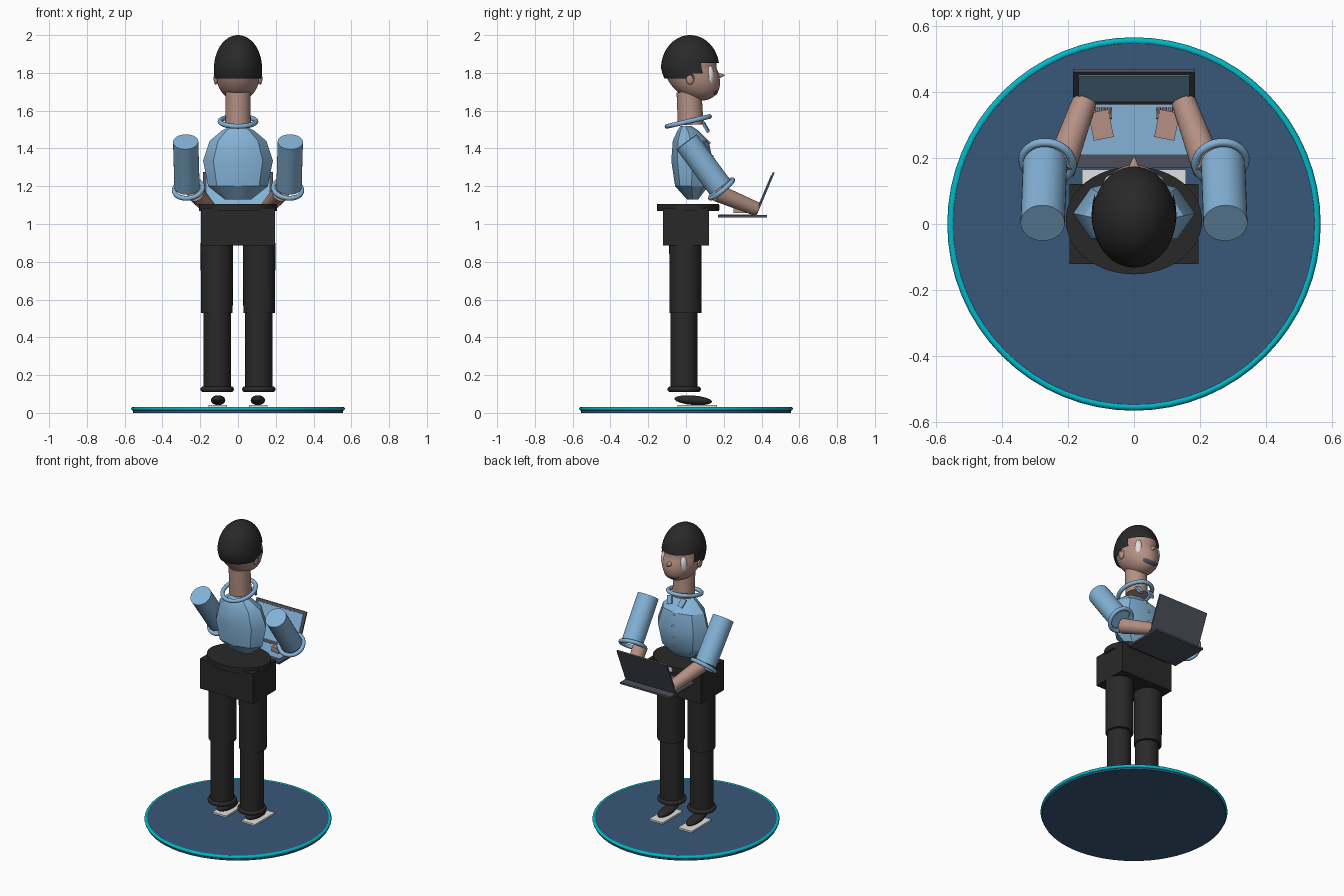
import bpy, bmesh, math
from mathutils import Matrix, Vector, Euler

if "Cube" in bpy.data.objects:
    bpy.data.objects.remove(bpy.data.objects["Cube"])


def mat(name, rgb):
    m = bpy.data.materials.new(name)
    m.diffuse_color = (*rgb, 1)
    m.use_nodes = True
    m.node_tree.nodes["Principled BSDF"].inputs["Base Color"].default_value = m.diffuse_color
    return m


SKIN = mat("skin", (0.46, 0.28, 0.23))
SHIRT = mat("light blue", (0.23, 0.45, 0.68))
BLACK = mat("charcoal", (0.022, 0.022, 0.022))
NAVY = mat("navy", (0.04, 0.095, 0.19))
TEAL = mat("teal", (0.0, 0.48, 0.58))
GREY = mat("slate grey", (0.075, 0.08, 0.105))
WHITE = mat("white", (0.75, 0.75, 0.74))


def finish(name, bm, m, angle=35):
    bmesh.ops.recalc_face_normals(bm, faces=bm.faces[:])
    me = bpy.data.meshes.new(name)
    bm.to_mesh(me)
    bm.free()
    ob = bpy.data.objects.new(name, me)
    bpy.context.collection.objects.link(ob)
    me.materials.append(m)
    bpy.ops.object.select_all(action='DESELECT')
    ob.select_set(True)
    bpy.context.view_layer.objects.active = ob
    bpy.ops.object.shade_smooth_by_angle(angle=math.radians(angle))
    return ob


def place(loc, scale=(1, 1, 1), rot=(0, 0, 0)):
    return Matrix.LocRotScale(Vector(loc), Euler(rot), Vector(scale))


def box(name, loc, size, m, rot=(0, 0, 0)):
    bm = bmesh.new()
    bmesh.ops.create_cube(bm, size=1, matrix=place(loc, size, rot))
    return finish(name, bm, m)


def ball(name, loc, radii, m, rot=(0, 0, 0), seg=24):
    bm = bmesh.new()
    bmesh.ops.create_uvsphere(bm, u_segments=seg, v_segments=seg // 2, radius=1,
                              matrix=place(loc, radii, rot))
    return finish(name, bm, m, 60)


def rod(name, a, b, r1, r2, m, seg=32, squash=1):
    a, b = Vector(a), Vector(b)
    q = (b - a).to_track_quat('Z', 'Y')
    M = Matrix.LocRotScale((a + b) / 2, q, Vector((1, squash, 1)))
    bm = bmesh.new()
    bmesh.ops.create_cone(bm, cap_ends=True, segments=seg, radius1=r1, radius2=r2,
                          depth=(b - a).length, matrix=M)
    return finish(name, bm, m)


def loft(bm, rings, closed=False):
    n = len(rings[0])
    vs = [[bm.verts.new(p) for p in r] for r in rings]
    for i in range(len(vs) if closed else len(vs) - 1):
        a, b = vs[i], vs[(i + 1) % len(vs)]
        for j in range(n):
            bm.faces.new((a[j], a[(j + 1) % n], b[(j + 1) % n], b[j]))
    if not closed:
        bm.faces.new(vs[0])
        bm.faces.new(vs[-1])


def torus(name, loc, rx, ry, minor, m, rot=(0, 0, 0), seg=48):
    M = place(loc, rot=rot)
    rings = []
    for i in range(seg):
        t = math.tau * i / seg
        ring = []
        for j in range(10):
            p = math.tau * j / 10
            c = minor * math.cos(p)
            ring.append(M @ Vector(((rx + c) * math.cos(t), (ry + c) * math.sin(t), minor * math.sin(p))))
        rings.append(ring)
    bm = bmesh.new()
    loft(bm, rings, True)
    return finish(name, bm, m, 60)


# display base
rod("base_disc", (0, 0, 0), (0, 0, 0.03), 0.556, 0.556, NAVY, 64)
torus("base_rim", (0, 0, 0.022), 0.555, 0.555, 0.011, TEAL, seg=64)

# legs, shoes, sleeves, forearms and hands, mirrored
for s, side in ((-1, "left"), (1, "right")):
    box(side + "_sole", (s * 0.107, 0.06, 0.035), (0.1, 0.21, 0.012), WHITE)
    ball(side + "_shoe", (s * 0.105, 0.038, 0.067), (0.038, 0.1, 0.025), BLACK, (-0.08, 0, 0))
    torus(side + "_trouser_cuff", (s * 0.11, -0.01, 0.125), 0.074, 0.074, 0.015, BLACK)
    rod(side + "_lower_leg", (s * 0.11, -0.01, 0.11), (s * 0.11, -0.01, 0.54), 0.072, 0.072, BLACK)
    rod(side + "_upper_leg", (s * 0.112, -0.003, 0.53), (s * 0.112, -0.003, 0.9), 0.084, 0.086, BLACK)

    top, elbow = Vector((s * 0.277, 0.003, 1.435)), Vector((s * 0.27, 0.18, 1.195))
    rod(side + "_sleeve", top, elbow, 0.067, 0.067, SHIRT)
    torus(side + "_sleeve_cuff", (s * 0.262, 0.188, 1.185), 0.076, 0.076, 0.013, SHIRT,
          (math.radians(40), 0, s * 0.2))
    rod(side + "_forearm", (s * 0.225, 0.165, 1.165), (s * 0.15, 0.372, 1.08), 0.047, 0.037, SKIN)
    box(side + "_hand", (s * 0.1, 0.3, 1.073), (0.062, 0.085, 0.03), SKIN, (0, 0, s * -0.2))
    for k in range(3):
        x = s * (0.075 + 0.018 * k)
        rod(side + "_finger", (x, 0.32, 1.073), (x, 0.352, 1.064), 0.008, 0.007, SKIN, 10)

    # collar flap, ear, eye
    box(side + "_collar_flap", (s * 0.045, 0.105, 1.512), (0.035, 0.014, 0.055), SHIRT,
        (0.5, s * 0.3, 0))
    ball(side + "_ear", (s * 0.117, 0.022, 1.77), (0.012, 0.022, 0.032), SKIN)
    ball(side + "_eye", (s * 0.068, 0.125, 1.785), (0.024, 0.024, 0.055), WHITE)

# hips and waistband
box("hips", (0, 0, 0.985), (0.39, 0.244, 0.2), BLACK)
rod("waistband", (0, 0.011, 1.068), (0, 0.011, 1.105), 0.207, 0.207, BLACK, 48, 0.79)
box("belt_buckle", (0, 0.174, 1.087), (0.04, 0.008, 0.028), WHITE)

# faceted torso: z, x radius, y radius, y centre
bm = bmesh.new()
profile = [(1.13, 0.07, 0.03, 0.035), (1.2, 0.158, 0.088, 0.03), (1.335, 0.185, 0.11, 0.032),
           (1.44, 0.15, 0.095, 0.025), (1.495, 0.085, 0.055, 0.01), (1.518, 0.04, 0.03, 0.0)]
loft(bm, [[(rx * math.cos(math.tau * j / 8), yc + ry * math.sin(math.tau * j / 8), z)
           for j in range(8)] for z, rx, ry, yc in profile])
finish("torso", bm, SHIRT, 30)
for z, y in ((1.43, 0.125), (1.36, 0.14), (1.29, 0.138), (1.22, 0.124)):
    ball("shirt_button", (0, y, z), (0.007, 0.005, 0.007), WHITE, seg=10)

# collar and neck
torus("collar", (0, 0.012, 1.543), 0.095, 0.115, 0.013, SHIRT, (math.radians(13), 0, 0))
rod("neck", (0, 0.025, 1.525), (0, 0.016, 1.7), 0.068, 0.066, SKIN)


# head and hair share one form, with the jaw pushed forward
def head_form(name, radii, m, keep=None):
    c = Vector((0, 0.022, 1.825))
    bm = bmesh.new()
    bmesh.ops.create_uvsphere(bm, u_segments=48, v_segments=40, radius=1)
    for v in bm.verts:
        t = max(0, -v.co.z)
        x, y, z = v.co
        w = 1 + 0.15 * t
        v.co = c + Vector((x * radii[0] * w, y * radii[1] * w + 0.055 * t, z * radii[2]))
    if keep:
        bmesh.ops.delete(bm, geom=[f for f in bm.faces if not keep(f.calc_center_median())],
                         context='FACES')
    return finish(name, bm, m, 60)


head_form("head", (0.115, 0.14, 0.172), SKIN)
head_form("hair", (0.127, 0.154, 0.175), BLACK,
          lambda p: p.z > (1.765 if p.y < 0.03 else 1.795 if p.y < 0.085 else 1.855))

# nose and mouth
rod("nose", (0, 0.145, 1.785), (0, 0.203, 1.787), 0.028, 0.003, SKIN, 16)
ball("mouth", (0, 0.145, 1.705), (0.055, 0.025, 0.026), GREY)

# laptop: base, keyboard, touchpad, lid and display
box("laptop_base", (0, 0.3, 1.041), (0.37, 0.26, 0.012), GREY)
box("keyboard", (0, 0.285, 1.049), (0.32, 0.15, 0.005), SHIRT)
box("touchpad", (0, 0.192, 1.049), (0.11, 0.032, 0.004), GREY)
lid = math.atan2(0.095, 0.225)
box("laptop_lid", (0, 0.417, 1.16), (0.37, 0.01, 0.245), GREY, (-lid, 0, 0))
box("display", (0, 0.411, 1.1623), (0.335, 0.004, 0.205), SHIRT, (-lid, 0, 0))
